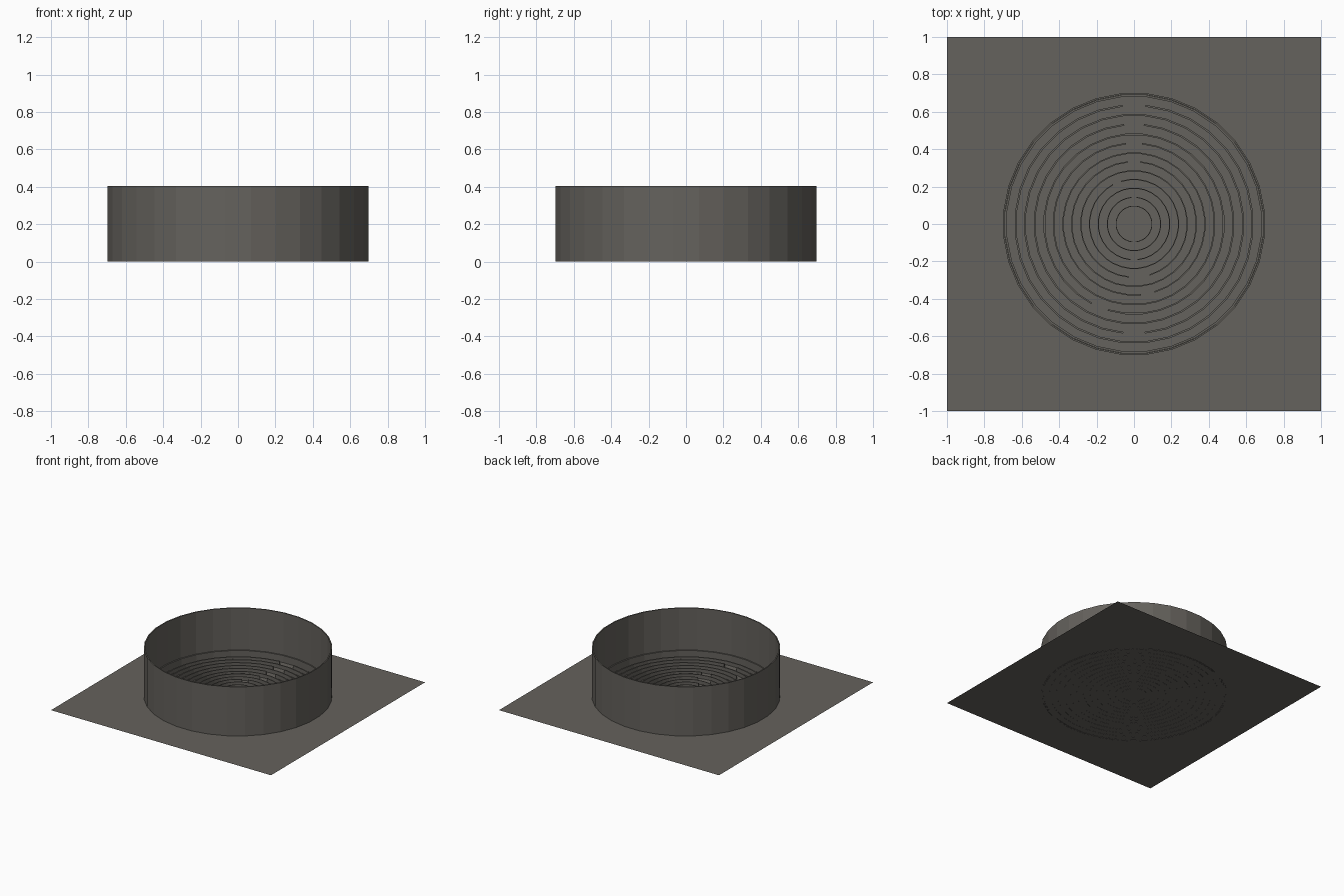
import bpy, bmesh, math

if "Cube" in bpy.data.objects:
    bpy.data.objects.remove(bpy.data.objects["Cube"])

SIDES = 32
STEP = 2 * math.pi / SIDES

mat = bpy.data.materials.new("warm_grey_stone")
mat.diffuse_color = (0.13, 0.122, 0.109, 1)
mat.use_nodes = True
mat.node_tree.nodes["Principled BSDF"].inputs["Base Color"].default_value = mat.diffuse_color


def finish(name, bm):
    bmesh.ops.recalc_face_normals(bm, faces=bm.faces)
    mesh = bpy.data.meshes.new(name)
    bm.to_mesh(mesh)
    bm.free()
    mesh.materials.append(mat)
    ob = bpy.data.objects.new(name, mesh)
    bpy.context.collection.objects.link(ob)
    return ob


def ring_wall(name, r_out, thick, z0, z1, gap_deg=None, gap_sides=1):
    """Faceted ring wall; a gap removes whole sides beginning at gap_deg."""
    bm = bmesh.new()
    start = math.radians(gap_deg) if gap_deg is not None else STEP / 2
    first = gap_sides if gap_deg is not None else 0
    closed = first == 0
    cols = []
    for i in range(first, SIDES + (0 if closed else 1)):
        a = start + i * STEP
        cols.append([bm.verts.new((r * math.cos(a), r * math.sin(a), z))
                     for r, z in ((r_out, z0), (r_out, z1),
                                  (r_out - thick, z1), (r_out - thick, z0))])
    n = len(cols)
    for i in range(n if closed else n - 1):
        a, b = cols[i], cols[(i + 1) % n]
        for k in range(4):
            m = (k + 1) % 4
            bm.faces.new((a[k], b[k], b[m], a[m]))
    if not closed:
        bm.faces.new(cols[0])
        bm.faces.new(cols[-1])
    return finish(name, bm)


# Thin square ground sheet
bm = bmesh.new()
bmesh.ops.create_grid(bm, x_segments=1, y_segments=1, size=1.0)
for v in bm.verts:
    v.co.z = 0.002
finish("ground_sheet", bm)

# Tall outer wall and the low lip at its foot
ring_wall("outer_wall", 0.702, 0.009, 0.0, 0.405)
ring_wall("inner_lip", 0.692, 0.010, 0.0, 0.06)

# Low maze rings: outer radius, gap start angle, gap width in sides
h = 90 / SIDES * 2  # half a side, in degrees
RINGS = [
    (0.640, 90 - h, 1), (0.589, 270 - h, 1), (0.537, 90 - h, 1),
    (0.485, 247.5 - h, 1), (0.436, 90 - h, 1), (0.383, 270 + h, 1),
    (0.337, 90 - h, 1), (0.288, 270 - h, 2), (0.241, 112.5 - h, 1),
    (0.194, 270 - h, 1), (0.145, 90 - h, 1), (0.098, 270 - h, 1),
]
for i, (r, gap, sides) in enumerate(RINGS):
    ring_wall(f"maze_ring_{i + 1}", r, 0.003 + 0.011 * r, 0.001, 0.032, gap, sides)
